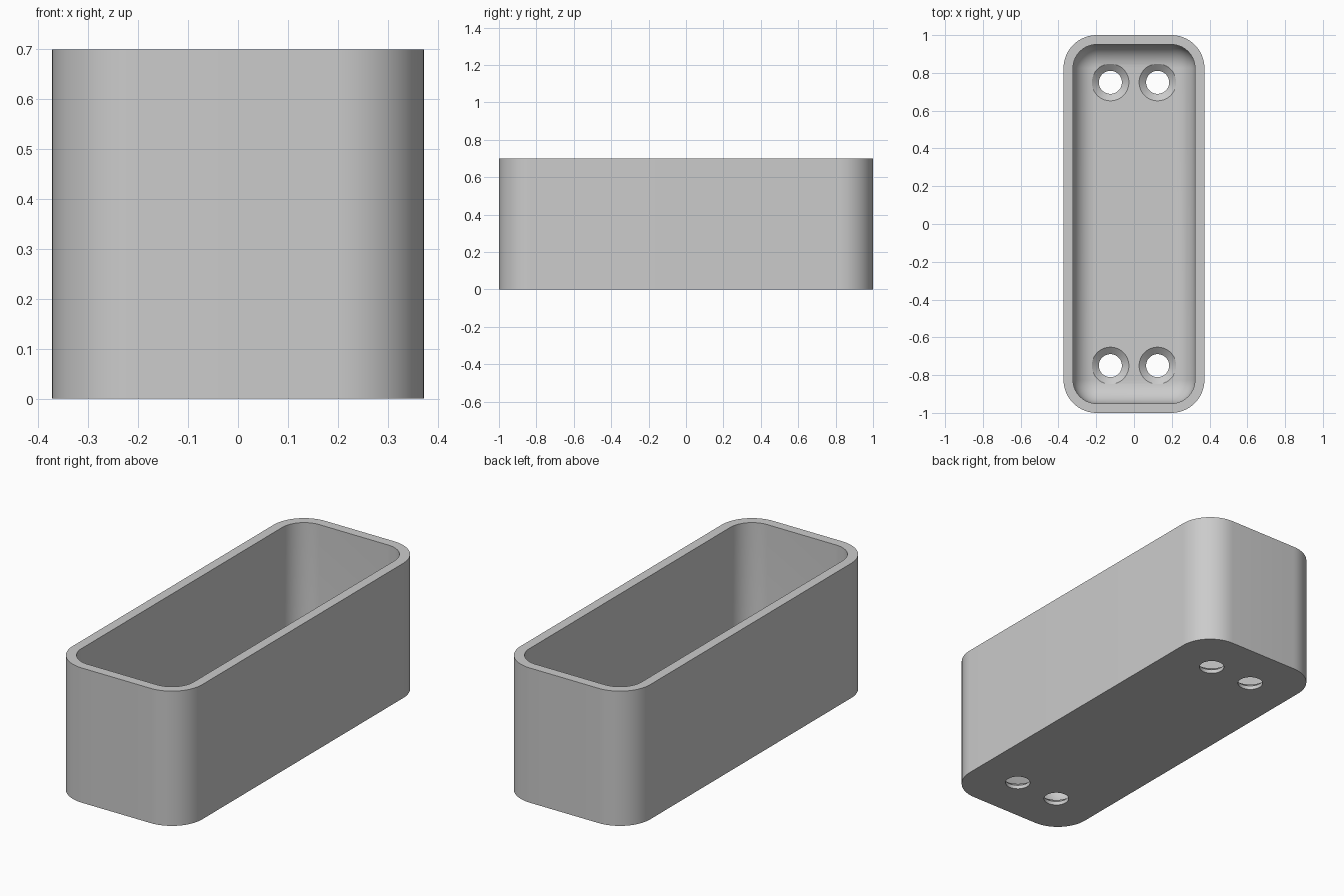
import bpy, bmesh
from math import sin, cos, pi, radians

cube = bpy.data.objects.get("Cube")
if cube:
    bpy.data.objects.remove(cube, do_unlink=True)

HALF_X, HALF_Y, HEIGHT, CORNER = 0.373, 1.0, 0.7, 0.175
WALL, FLOOR, FILLET = 0.05, 0.05, 0.12
ARC = 14

grey = bpy.data.materials.new("plain grey")
grey.use_nodes = True
colour = (0.6, 0.6, 0.6, 1)
grey.diffuse_color = colour
grey.node_tree.nodes["Principled BSDF"].inputs["Base Color"].default_value = colour


def rounded_ring(bm, inset, z):
    """Rounded rectangle, moved inward by inset, at height z."""
    r = CORNER - inset
    verts = []
    for q, (sx, sy) in enumerate([(1, 1), (-1, 1), (-1, -1), (1, -1)]):
        for i in range(ARC + 1):
            a = (q + i / ARC) * pi / 2
            verts.append(bm.verts.new((sx * (HALF_X - CORNER) + r * cos(a),
                                       sy * (HALF_Y - CORNER) + r * sin(a), z)))
    return verts


def round_ring(bm, r, z, n=48):
    return [bm.verts.new((r * cos(2 * pi * i / n), r * sin(2 * pi * i / n), z))
            for i in range(n)]


def loft(bm, rings):
    """Skin consecutive rings and cap both ends."""
    for a, b in zip(rings, rings[1:]):
        for i in range(len(a)):
            j = (i + 1) % len(a)
            bm.faces.new((a[i], a[j], b[j], b[i]))
    bm.faces.new(rings[0][::-1])
    bm.faces.new(rings[-1])
    bmesh.ops.recalc_face_normals(bm, faces=bm.faces)


def make_object(name, bm):
    mesh = bpy.data.meshes.new(name)
    bm.to_mesh(mesh)
    bm.free()
    mesh.materials.append(grey)
    obj = bpy.data.objects.new(name, mesh)
    bpy.context.collection.objects.link(obj)
    return obj


# Open tray: outer wall, flat rim, inner wall, rounded floor edge
bm = bmesh.new()
rings = [rounded_ring(bm, 0, 0), rounded_ring(bm, 0, HEIGHT), rounded_ring(bm, WALL, HEIGHT)]
STEPS = 12
for k in range(STEPS + 1):
    t = k / STEPS * pi / 2
    rings.append(rounded_ring(bm, WALL + FILLET * (1 - cos(t)), FLOOR + FILLET * (1 - sin(t))))
loft(bm, rings)
tray = make_object("tray", bm)

# Countersunk screw holes near both ends
bm = bmesh.new()
for x in (-0.125, 0.125):
    for y in (-0.75, 0.75):
        hole = bmesh.new()
        loft(hole, [round_ring(hole, r, z) for r, z in
                    ((0.061, -0.1), (0.061, 0.02), (0.098, FLOOR), (0.098, 0.3))])
        bmesh.ops.translate(hole, verts=hole.verts, vec=(x, y, 0))
        part = bpy.data.meshes.new("hole_part")
        hole.to_mesh(part)
        hole.free()
        bm.from_mesh(part)
        bpy.data.meshes.remove(part)
cutter = make_object("screw_hole_cutter", bm)
cutter.hide_render = True

bpy.ops.object.select_all(action='DESELECT')
bpy.context.view_layer.objects.active = tray
tray.select_set(True)
cut = tray.modifiers.new("screw_holes", 'BOOLEAN')
cut.operation = 'DIFFERENCE'
cut.solver = 'EXACT'
cut.object = cutter
bpy.ops.object.modifier_apply(modifier=cut.name)
bpy.data.objects.remove(cutter, do_unlink=True)
bpy.ops.object.shade_smooth_by_angle(angle=radians(30))
